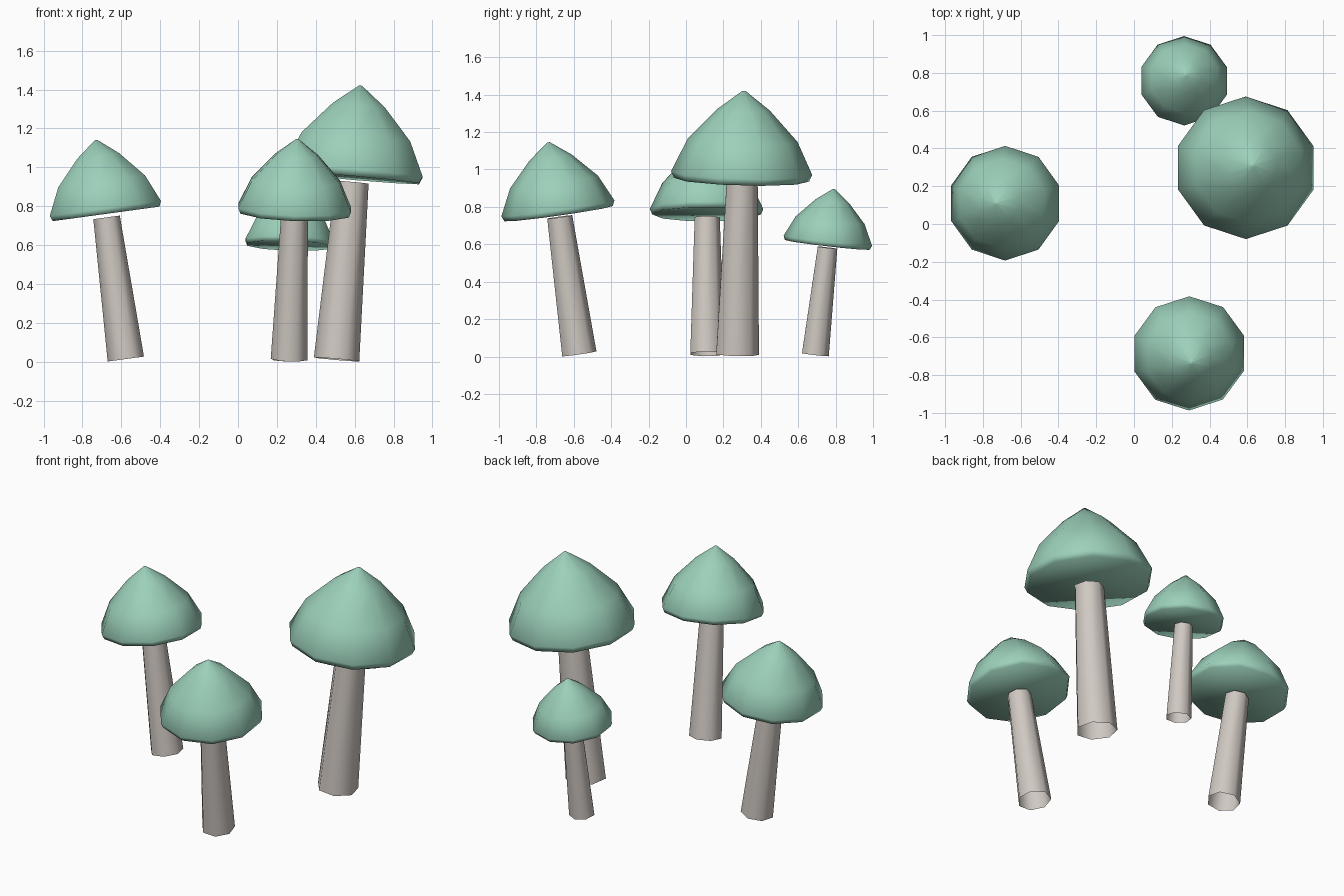
import bpy, bmesh, math
from mathutils import Vector

if "Cube" in bpy.data.objects:
    bpy.data.objects.remove(bpy.data.objects["Cube"])


def material(name, rgb):
    mat = bpy.data.materials.new(name)
    mat.use_nodes = True
    mat.diffuse_color = (*rgb, 1)
    mat.node_tree.nodes["Principled BSDF"].inputs["Base Color"].default_value = (*rgb, 1)
    return mat


CAP_GREEN = material("soft_green", (0.33, 0.63, 0.49))
STEM_GREY = material("warm_grey", (0.63, 0.58, 0.54))

# Profiles as (radius, height) for a mushroom one unit tall
CAP = [(0.256, 0.663), (0.267, 0.688), (0.208, 0.812), (0.10, 0.928), (0.006, 1.0)]
STEM = [(0.085, 0.0), (0.062, 0.647)]


def lathe(name, profile, sides, closed, mat):
    """Stack rings along z, bridge them, and optionally close both ends."""
    bm = bmesh.new()
    rings = []
    for r, z in profile:
        angles = [math.tau * i / sides for i in range(sides)]
        rings.append([bm.verts.new((-r * math.sin(a), r * math.cos(a), z)) for a in angles])
    for low, high in zip(rings, rings[1:]):
        for i in range(sides):
            j = (i + 1) % sides
            bm.faces.new((low[i], low[j], high[j], high[i]))
    if closed:
        bm.faces.new(rings[0][::-1])
        bm.faces.new(rings[-1])
    for face in bm.faces:
        face.smooth = True
    mesh = bpy.data.meshes.new(name)
    bm.to_mesh(mesh)
    bm.free()
    mesh.materials.append(mat)
    obj = bpy.data.objects.new(name, mesh)
    bpy.context.collection.objects.link(obj)
    return obj


def mushroom(label, foot, tip):
    """Lean a scaled mushroom from its foot towards its tip."""
    foot, tip = Vector(foot), Vector(tip)
    axis = tip - foot
    turn = Vector((0, 0, 1)).rotation_difference(axis)
    parts = [lathe(label + "_cap", CAP, 10, True, CAP_GREEN),
             lathe(label + "_stem", STEM, 7, False, STEM_GREY)]
    for obj in parts:
        obj.location = foot
        obj.rotation_euler = turn.to_euler()
        obj.scale = [axis.length] * 3


mushroom("right_mushroom", (-0.577, 0.11, 0.014), (-0.73, 0.11, 1.14))
mushroom("front_mushroom", (0.263, -0.575, 0.014), (0.305, -0.735, 1.145))
mushroom("tall_mushroom", (0.507, 0.27, 0.012), (0.63, 0.31, 1.42))
mushroom("back_mushroom", (0.245, 0.688, 0.01), (0.275, 0.79, 0.895))
